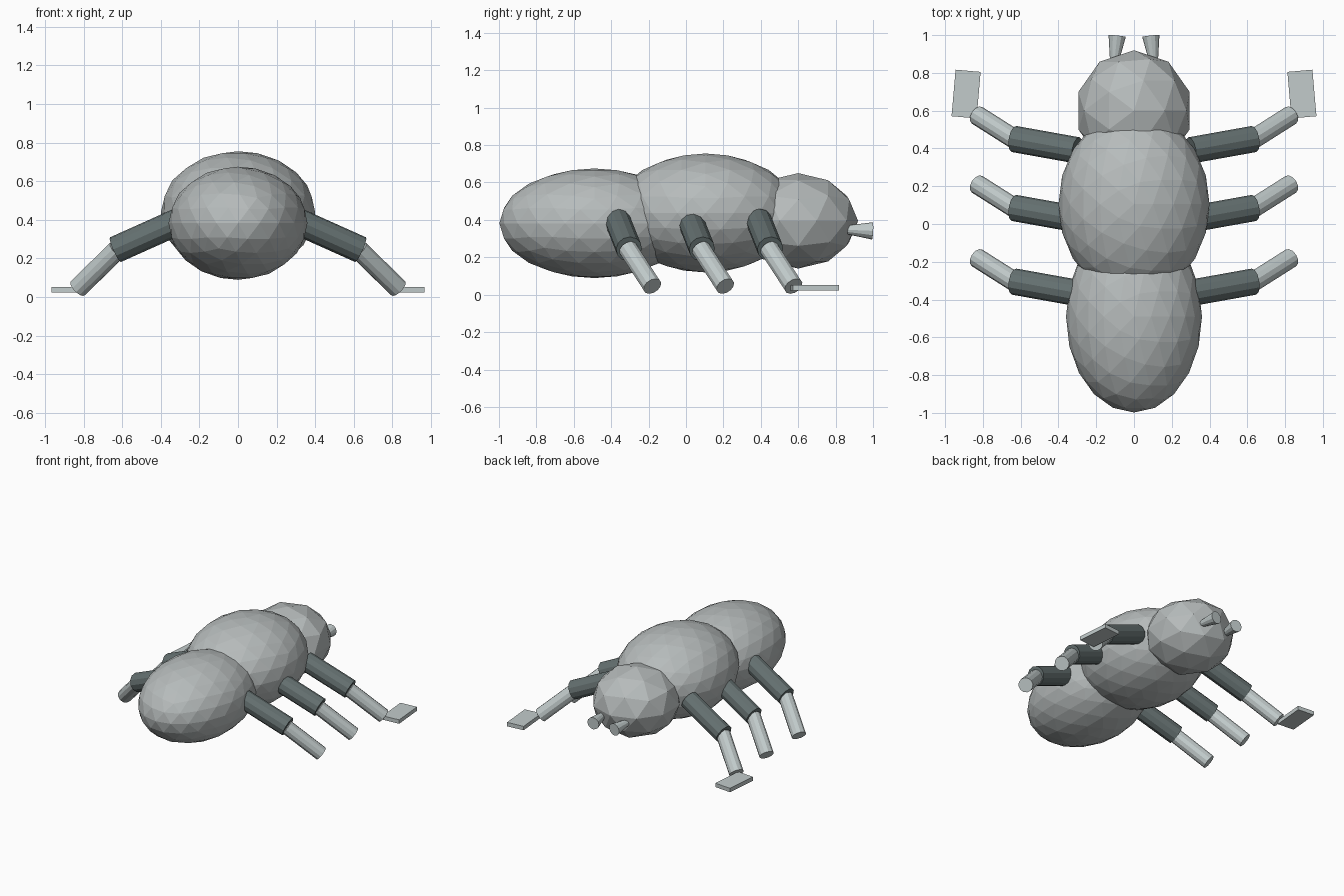
import bpy
import math
from mathutils import Vector

if "Cube" in bpy.data.objects:
    bpy.data.objects.remove(bpy.data.objects["Cube"])


def material(name, rgb):
    m = bpy.data.materials.new(name)
    m.diffuse_color = (*rgb, 1)
    m.use_nodes = True
    m.node_tree.nodes["Principled BSDF"].inputs["Base Color"].default_value = m.diffuse_color
    return m


SHELL = material("shell grey", (0.47, 0.50, 0.50))
PALE = material("pale grey", (0.54, 0.60, 0.60))
DARK = material("dark slate", (0.13, 0.165, 0.165))


def finish(name, mat):
    ob = bpy.context.object
    ob.name = name
    ob.data.materials.append(mat)
    return ob


def ellipsoid(name, centre, radii, detail):
    bpy.ops.mesh.primitive_ico_sphere_add(subdivisions=detail, radius=1, location=centre)
    ob = finish(name, SHELL)
    ob.scale = radii


def rod(name, start, end, r1, r2, mat, sides=12):
    a, b = Vector(start), Vector(end)
    bpy.ops.mesh.primitive_cone_add(vertices=sides, radius1=r1, radius2=r2,
                                    depth=(b - a).length, location=(a + b) / 2)
    ob = finish(name, mat)
    ob.rotation_euler = (b - a).to_track_quat('Z', 'Y').to_euler()


# Body segments
ellipsoid("abdomen", (0, -0.49, 0.382), (0.36, 0.508, 0.293), 3)
ellipsoid("thorax", (0, 0.105, 0.437), (0.40, 0.49, 0.318), 3)
ellipsoid("head", (0, 0.60, 0.395), (0.31, 0.32, 0.255), 2)

for side, s in (("left", -1), ("right", 1)):
    # Two-part legs, repeated along the body
    for pos, dy in (("front", 0), ("middle", -0.365), ("rear", -0.755)):
        rod(f"{pos}_{side}_upper_leg", (s * 0.30, 0.39 + dy, 0.395),
            (s * 0.635, 0.45 + dy, 0.245), 0.07, 0.07, DARK)
        rod(f"{pos}_{side}_lower_leg", (s * 0.625, 0.445 + dy, 0.245),
            (s * 0.83, 0.575 + dy, 0.045), 0.052, 0.052, PALE)

    # Flat foot on each front leg
    bpy.ops.mesh.primitive_cube_add(size=1, location=(s * 0.889, 0.688, 0.037))
    foot = finish(f"{side}_foot", PALE)
    foot.scale = (0.133, 0.247, 0.03)
    foot.rotation_euler.z = s * math.radians(5)

    # Flared feelers on the head
    rod(f"{side}_feeler", (s * 0.106, 0.84, 0.348), (s * 0.089, 0.996, 0.341),
        0.02, 0.046, PALE)
